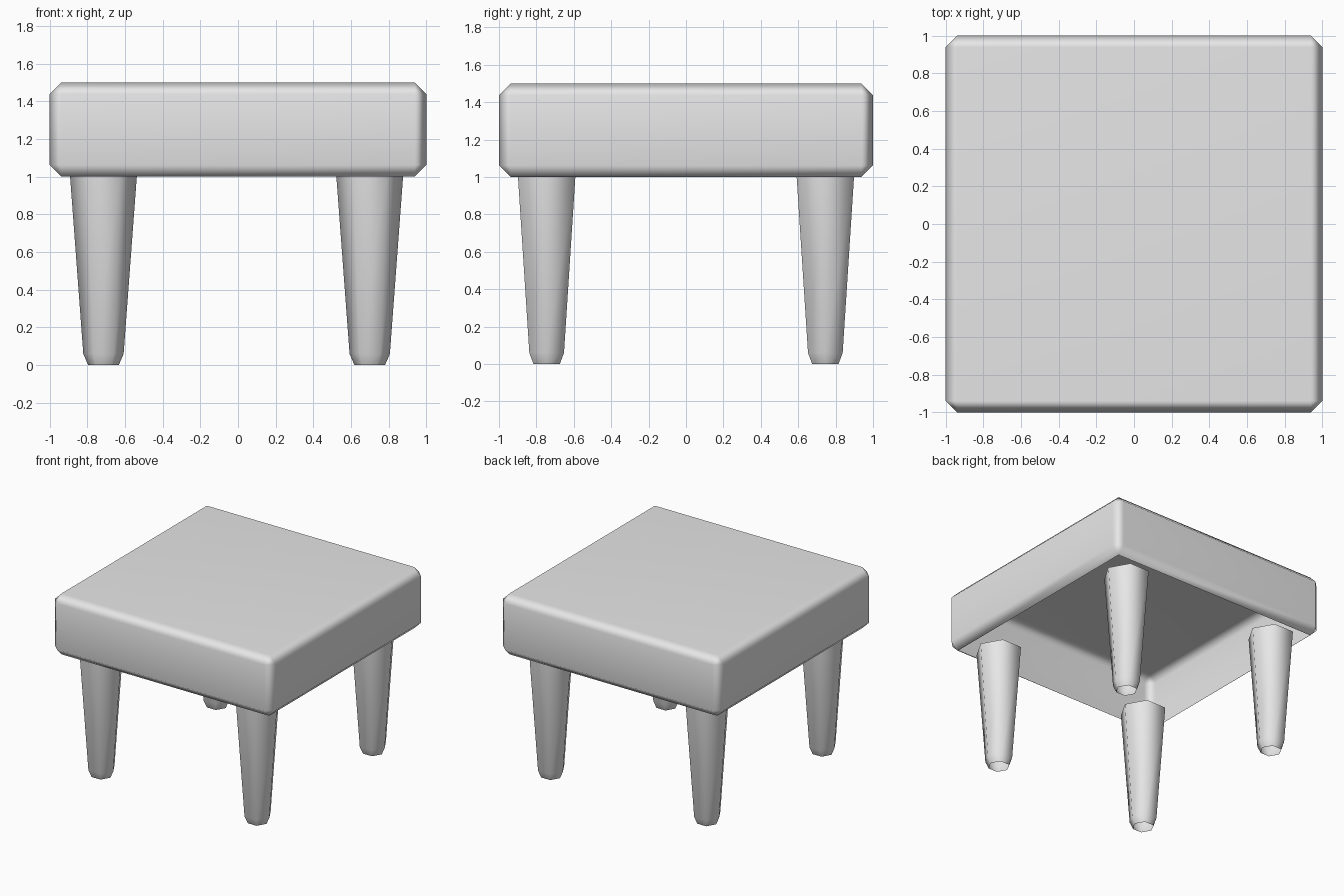
import bpy
import bmesh
from math import radians
from mathutils import Matrix

cube = bpy.data.objects.get("Cube")
if cube:
    bpy.data.objects.remove(cube, do_unlink=True)

grey = bpy.data.materials.new("plain grey")
grey.use_nodes = True
colour = (0.8, 0.8, 0.8, 1)
grey.diffuse_color = colour
grey.node_tree.nodes["Principled BSDF"].inputs["Base Color"].default_value = colour


def make_object(name, bm, location=(0, 0, 0), angle=70):
    mesh = bpy.data.meshes.new(name)
    bm.to_mesh(mesh)
    bm.free()
    obj = bpy.data.objects.new(name, mesh)
    obj.location = location
    mesh.materials.append(grey)
    bpy.context.collection.objects.link(obj)
    bpy.ops.object.select_all(action="DESELECT")
    obj.select_set(True)
    bpy.context.view_layer.objects.active = obj
    bpy.ops.object.shade_smooth_by_angle(angle=radians(angle))
    return obj


# Seat: chamfered box shell, open underneath
bm = bmesh.new()
bmesh.ops.create_cube(bm, size=1, matrix=Matrix.Diagonal((2, 2, 0.5, 1)))
bmesh.ops.bevel(bm, geom=bm.edges[:], offset=0.062, segments=1,
                affect="EDGES", profile=0.5)
bm.normal_update()
underside = [f for f in bm.faces if f.normal.z < -0.99]
bmesh.ops.delete(bm, geom=underside, context="FACES")
seat = make_object("seat", bm, (0, 0, 1.25))
weighted = seat.modifiers.new("flat panels", "WEIGHTED_NORMAL")
weighted.keep_sharp = True


# Legs: tapered hexagonal tubes with a chamfered foot, open at both ends
def make_leg(name, x, y):
    bm = bmesh.new()
    rings = []
    for radius, z in ((0.081, 0), (0.107, 0.06), (0.177, 1)):
        ring = bmesh.ops.create_circle(bm, segments=6, radius=radius,
                                       matrix=Matrix.Translation((0, 0, z))
                                       @ Matrix.Rotation(radians(90), 4, "Z"))
        rings.append(ring["verts"])
    # turn a corner of the hexagon towards +x
    if abs(rings[0][0].co.x) < 0.001 or any(abs(v.co.x) < 0.001 for v in rings[0]):
        bmesh.ops.rotate(bm, verts=bm.verts[:], matrix=Matrix.Rotation(radians(30), 3, "Z"))
    for low, high in zip(rings, rings[1:]):
        for i in range(6):
            j = (i + 1) % 6
            bm.faces.new((low[i], low[j], high[j], high[i]))
    bmesh.ops.recalc_face_normals(bm, faces=bm.faces[:])
    return make_object(name, bm, (x, y, 0))


for side, x in (("right", -0.714), ("left", 0.699)):
    for end, y in (("front", -0.745), ("back", 0.745)):
        make_leg(f"{end}_{side}_leg", x, y)
